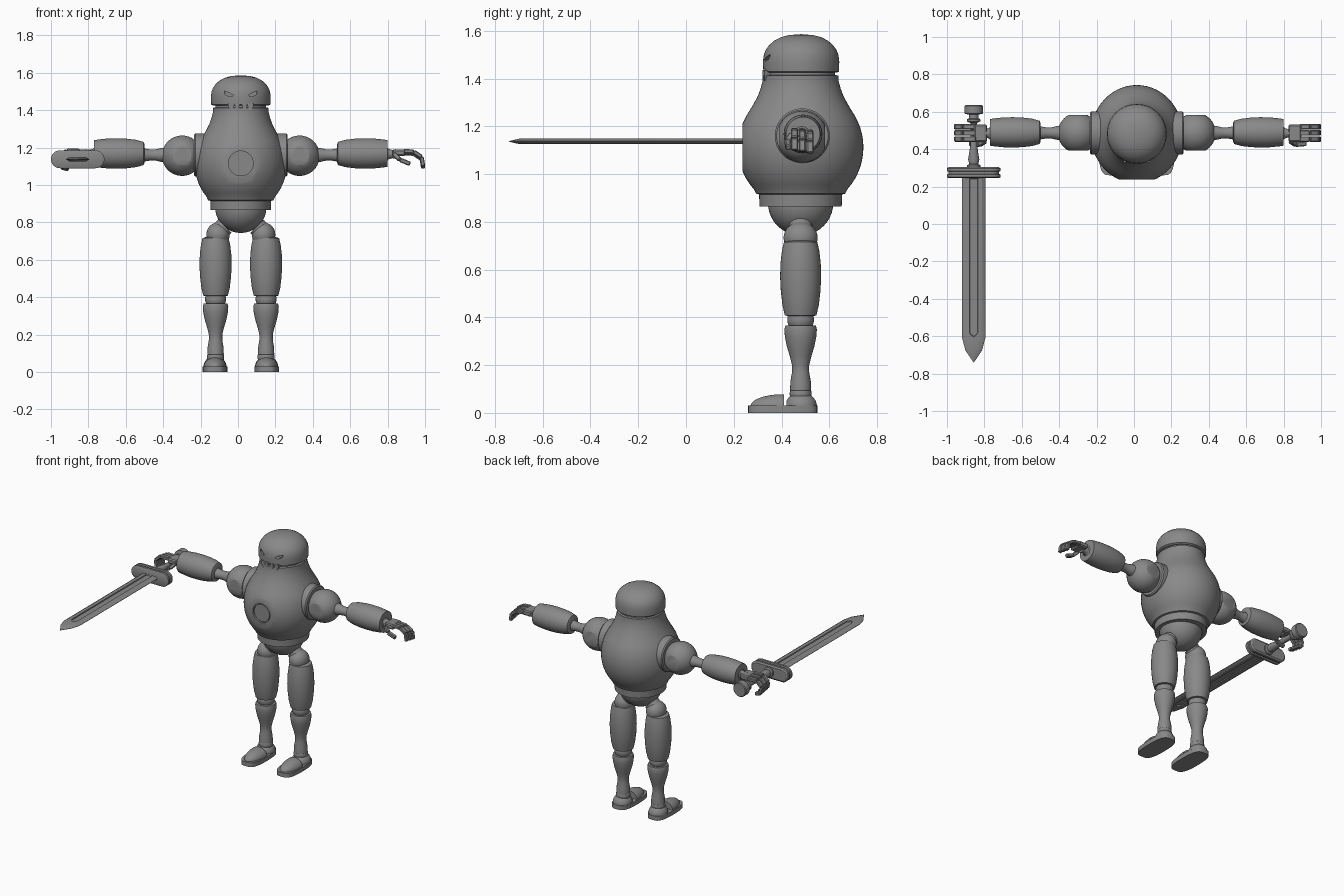
import bpy, bmesh, math
from mathutils import Vector, Matrix

if "Cube" in bpy.data.objects:
    bpy.data.objects.remove(bpy.data.objects["Cube"])

CX, CY = 0.015, 0.48       # body axis
GREY = (0.25, 0.25, 0.25, 1)
mat = bpy.data.materials.new("plain_grey")
mat.use_nodes = True
mat.diffuse_color = GREY
mat.node_tree.nodes["Principled BSDF"].inputs["Base Color"].default_value = GREY
parts = []


def finish(name, bm):
    bmesh.ops.remove_doubles(bm, verts=bm.verts, dist=0.00001)
    bmesh.ops.recalc_face_normals(bm, faces=bm.faces)
    mesh = bpy.data.meshes.new(name)
    bm.to_mesh(mesh)
    bm.free()
    mesh.materials.append(mat)
    ob = bpy.data.objects.new(name, mesh)
    bpy.context.collection.objects.link(ob)
    parts.append(ob)
    return ob


def loft(name, loops, cuts=()):
    """Skin closed loops of equal length, cap both ends, slice flat by planes."""
    bm = bmesh.new()
    rings = [[bm.verts.new(p) for p in loop] for loop in loops]
    n = len(rings[0])
    for a, b in zip(rings, rings[1:]):
        for i in range(n):
            j = (i + 1) % n
            bm.faces.new((a[i], a[j], b[j], b[i]))
    bm.faces.new(rings[0])
    bm.faces.new(rings[-1])
    bmesh.ops.remove_doubles(bm, verts=bm.verts, dist=0.00001)
    for co, no in cuts:
        geom = bm.verts[:] + bm.edges[:] + bm.faces[:]
        cut = bmesh.ops.bisect_plane(bm, geom=geom, plane_co=co, plane_no=no, clear_outer=True)
        edges = [e for e in cut["geom_cut"] if isinstance(e, bmesh.types.BMEdge)]
        bmesh.ops.holes_fill(bm, edges=edges)
    return finish(name, bm)


def lathe(name, profile, origin, axis=(0, 0, 1), scale=(1, 1, 1), cuts=(), n=40):
    """Revolve (radius, distance) points about an axis through origin."""
    rot = Vector((0, 0, 1)).rotation_difference(Vector(axis)).to_matrix()
    turn = [2 * math.pi * i / n for i in range(n)]
    loops = []
    for r, h in profile:
        ring = [rot @ Vector((r * math.cos(t), r * math.sin(t), h)) for t in turn]
        loops.append([Vector(origin) + Vector(a * b for a, b in zip(p, scale)) for p in ring])
    return loft(name, loops, cuts)


def ball(name, origin, r, scale=(1, 1, 1), cuts=()):
    arc = [(max(r * math.sin(math.pi * i / 20), 0.0), -r * math.cos(math.pi * i / 20)) for i in range(21)]
    return lathe(name, arc, origin, scale=scale, cuts=cuts)


def beam(name, a, b, w, h):
    """Chamfered bar from a to b, w wide along y."""
    a, b = Vector(a), Vector(b)
    d = (b - a).normalized()
    side = Vector((0, 1, 0))
    side = (side - d * side.dot(d)).normalized()
    basis = Matrix((d, side, d.cross(side))).transposed().to_4x4()
    bm = bmesh.new()
    bmesh.ops.create_cube(bm, size=1)
    bmesh.ops.scale(bm, vec=((b - a).length, w, h), verts=bm.verts)
    bmesh.ops.bevel(bm, geom=bm.edges[:], offset=min(w, h) * 0.2, segments=1, affect='EDGES')
    bmesh.ops.transform(bm, matrix=Matrix.Translation((a + b) / 2) @ basis, verts=bm.verts)
    return finish(name, bm)


def carve(target, cutter):
    mod = target.modifiers.new("carve", 'BOOLEAN')
    mod.operation, mod.object, mod.solver = 'DIFFERENCE', cutter, 'EXACT'
    graph = bpy.context.evaluated_depsgraph_get()
    mesh = bpy.data.meshes.new_from_object(target.evaluated_get(graph))
    target.modifiers.clear()
    target.data = mesh
    parts.remove(cutter)
    bpy.data.objects.remove(cutter)


# Torso: round barrel with a flat chest and a recessed round port
r0, zc = 0.263, 1.112
barrel = [(r0 * math.cos(math.radians(a)), zc + r0 * math.sin(math.radians(a))) for a in range(-42, 31, 6)]
outline = [(0, 0.865), (0.172, 0.865), (0.174, 0.915), (0.187, 0.918)] + barrel + [
    (0.205, 1.28), (0.18, 1.325), (0.167, 1.36), (0.158, 1.395), (0.158, 1.412),
    (0.145, 1.415), (0.145, 1.44), (0, 1.44)]
torso = lathe("torso", outline, (CX, CY, 0), scale=(0.935, 1, 1), n=56,
              cuts=[((0, 0.237, 0), (0, -1, 0))])
carve(torso, lathe("port_cutter", [(0.066, 0), (0.066, 0.05)], (CX, 0.2, 1.115), (0, 1, 0)))
lathe("chest_port", [(0.059, 0), (0.059, 0.03)], (CX, 0.242, 1.115), (0, 1, 0))

# Head: shallow dome with carved slanted eyes and fangs along the front rim
head = lathe("head", [(0, 1.425), (0.15, 1.425), (0.158, 1.43), (0.16, 1.47), (0.156, 1.5),
                      (0.148, 1.52), (0.133, 1.541), (0.112, 1.559), (0.085, 1.573),
                      (0.05, 1.582), (0, 1.586)], (CX, 0.482, 0), n=56)
for s in (-1, 1):
    eye = [(0.038, 1.478), (0.06, 1.472), (0.083, 1.483), (0.088, 1.502), (0.062, 1.492)]
    carve(head, loft("eye_cutter", [[(CX + s * x, y, z) for x, z in eye] for y in (0.28, 0.365)]))
    for x, w in ((0.02, 0.014), (0.052, 0.018)):
        y = 0.482 - math.sqrt(0.159 ** 2 - x ** 2)
        fang = [(-w, 1.435), (w, 1.435), (w * 0.7, 1.41), (0, 1.39), (-w * 0.7, 1.41)]
        loft("fang", [[(CX + s * x + u, y + d, z) for u, z in fang] for d in (-0.003, 0.025)])

ball("pelvis", (CX, CY, 0.88), 0.137)

for s, side in ((-1, "right"), (1, "left")):
    def at(x, y, z):
        return (CX + s * x, y, z)

    # Arm: socket, flat-sided shoulder ball, waisted upper arm, barrel forearm
    out = (s, 0, 0)
    arm = at(0, 0.487, 1.16)
    lathe(side + "_shoulder_socket", [(0.115, 0.1), (0.115, 0.243), (0.108, 0.25)], arm, out)
    ball(side + "_shoulder", at(0.314, 0.487, 1.156), 0.108,
         cuts=[((0, 0.487 + d * 0.095, 0), (0, d, 0)) for d in (-1, 1)])
    lathe(side + "_upper_arm", [(0.042, 0.39), (0.036, 0.43), (0.03, 0.455), (0.029, 0.48),
                                (0.034, 0.51), (0.04, 0.53)], arm, out)
    lathe(side + "_forearm", [(0.05, 0.515), (0.062, 0.52), (0.073, 0.56), (0.079, 0.61), (0.081, 0.66),
                              (0.08, 0.71), (0.075, 0.76), (0.071, 0.785), (0.05, 0.785)],
          at(0, 0.49, 1.168), out)
    lathe(side + "_wrist", [(0.04, 0.78), (0.028, 0.79), (0.022, 0.81), (0.026, 0.83)],
          at(0, 0.485, 1.165), out)

    # Leg: hip ball and link, thigh, knee, waisted shin, ankle
    hip = at(0.135, CY, 0)
    ball(side + "_hip", at(0.122, CY, 0.733), 0.066, (0.95, 1.08, 1))
    lathe(side + "_hip_link", [(0.05, -0.02), (0.05, 0.06)], at(0.10, CY, 0.765), (s * 0.7, 0, -0.7))
    lathe(side + "_thigh", [(0.05, 0.405), (0.066, 0.408), (0.076, 0.45), (0.083, 0.51), (0.086, 0.57),
                            (0.084, 0.63), (0.078, 0.68), (0.07, 0.715), (0.05, 0.722)], hip)
    ball(side + "_knee", at(0.135, CY, 0.39), 0.056)
    lathe(side + "_shin", [(0.035, 0.08), (0.044, 0.095), (0.043, 0.13), (0.036, 0.17), (0.036, 0.2),
                           (0.046, 0.24), (0.058, 0.28), (0.066, 0.32), (0.068, 0.35), (0.064, 0.365),
                           (0.045, 0.367)], hip)
    # Foot: flat sole, toe cap and heel cap
    turn = [2 * math.pi * i / 40 for i in range(40)]
    sole = [(0.066 * math.copysign(abs(math.cos(t)) ** 0.55, math.cos(t)),
             0.405 + 0.145 * math.copysign(abs(math.sin(t)) ** 0.8, math.sin(t))) for t in turn]
    loft(side + "_sole", [[at(0.138 + x, y, z) for x, y in sole] for z in (0, 0.03)])
    floor = ((0, 0, 0.028), (0, 0, -1))
    ball(side + "_toe_cap", at(0.138, 0.405, 0.028), 0.05, (1.22, 2.7, 1),
         [floor, ((0, 0.41, 0), (0, 1, 0))])
    ball(side + "_heel_cap", at(0.138, 0.482, 0.028), 0.058, (1.06, 1.14, 1),
         [floor, ((0, 0.42, 0), (0, -1, 0))])
    ball(side + "_ankle", at(0.135, CY, 0.08), 0.046)

# Hands: palm, three jointed fingers and a thumb; the right one is closed on the grip
open_path = [(0.885, 1.182), (0.94, 1.178), (0.982, 1.15), (0.99, 1.1)]
closed_path = [(-0.845, 1.182), (-0.915, 1.185), (-0.952, 1.15), (-0.945, 1.105), (-0.905, 1.095)]
for side, path in (("left", open_path), ("right", closed_path)):
    s = 1 if side == "left" else -1
    root = path[0][0]
    beam(side + "_palm", (root - s * 0.06, 0.485, 1.172), (root + s * 0.01, 0.485, 1.172), 0.092, 0.035)
    for k, y in enumerate((0.454, 0.487, 0.52)):
        for (xa, za), (xb, zb) in zip(path, path[1:]):
            drop = 0.006 * k
            beam(side + "_finger", (xa, y, za - drop), (xb, y, zb - drop), 0.029, 0.022)
    thumb = [(root - s * 0.05, 0.445, 1.165), (root - s * 0.02, 0.425, 1.135), (root + s * 0.035, 0.43, 1.112)]
    for a, b in zip(thumb, thumb[1:]):
        beam(side + "_thumb", a, b, 0.026, 0.024)

# Sword: pommel and grip, rounded guard, tapered blade with a groove on both faces
SX, SZ = -0.857, 1.137
lathe("sword_grip", [(0.035, 0.3), (0.035, 0.315), (0.024, 0.32), (0.03, 0.345), (0.018, 0.42), (0.018, 0.54),
                     (0.035, 0.548), (0.035, 0.56), (0.026, 0.565), (0.026, 0.585),
                     (0.05, 0.59), (0.05, 0.63), (0.045, 0.635)], (SX, 0, SZ), (0, 1, 0), n=24)


def stadium(r, y):
    turn = [math.pi * i / 16 for i in range(34)]
    return [(SX + r * math.cos(t - math.pi / 2 - (math.pi / 16 if i > 16 else 0)) + (0.095 if i < 17 else -0.095),
             y, SZ + r * math.sin(t - math.pi / 2 - (math.pi / 16 if i > 16 else 0))) for i, t in enumerate(turn)]


loft("sword_guard", [stadium(r, y) for r, y in ((0.038, 0.245), (0.048, 0.25), (0.048, 0.265), (0.04, 0.268),
                                                 (0.04, 0.28), (0.048, 0.283), (0.048, 0.298), (0.038, 0.305))])


def blade_loop(w, bend, tip, base, z):
    mid = (bend + tip) / 2
    half = [(w, base), (w, bend), (w * 0.72, mid)]
    pts = half + [(0, tip)] + [(-x, y) for x, y in reversed(half)]
    return [(SX + x, y, SZ + z) for x, y in pts]


face = [(0.02, -0.58, -0.6, 0.24, 0.005), (0.022, -0.58, -0.605, 0.245, 0.011),
        (0.045, -0.6, -0.7, 0.248, 0.011), (0.062, -0.61, -0.742, 0.25, 0.001)]
loft("sword_blade", [blade_loop(*f) for f in face] +
     [blade_loop(*f[:4], -f[4]) for f in reversed(face)])

# Smooth shading with crisp edges
bpy.ops.object.select_all(action='DESELECT')
for ob in parts:
    ob.select_set(True)
bpy.context.view_layer.objects.active = parts[0]
bpy.ops.object.shade_smooth_by_angle(angle=math.radians(30))
